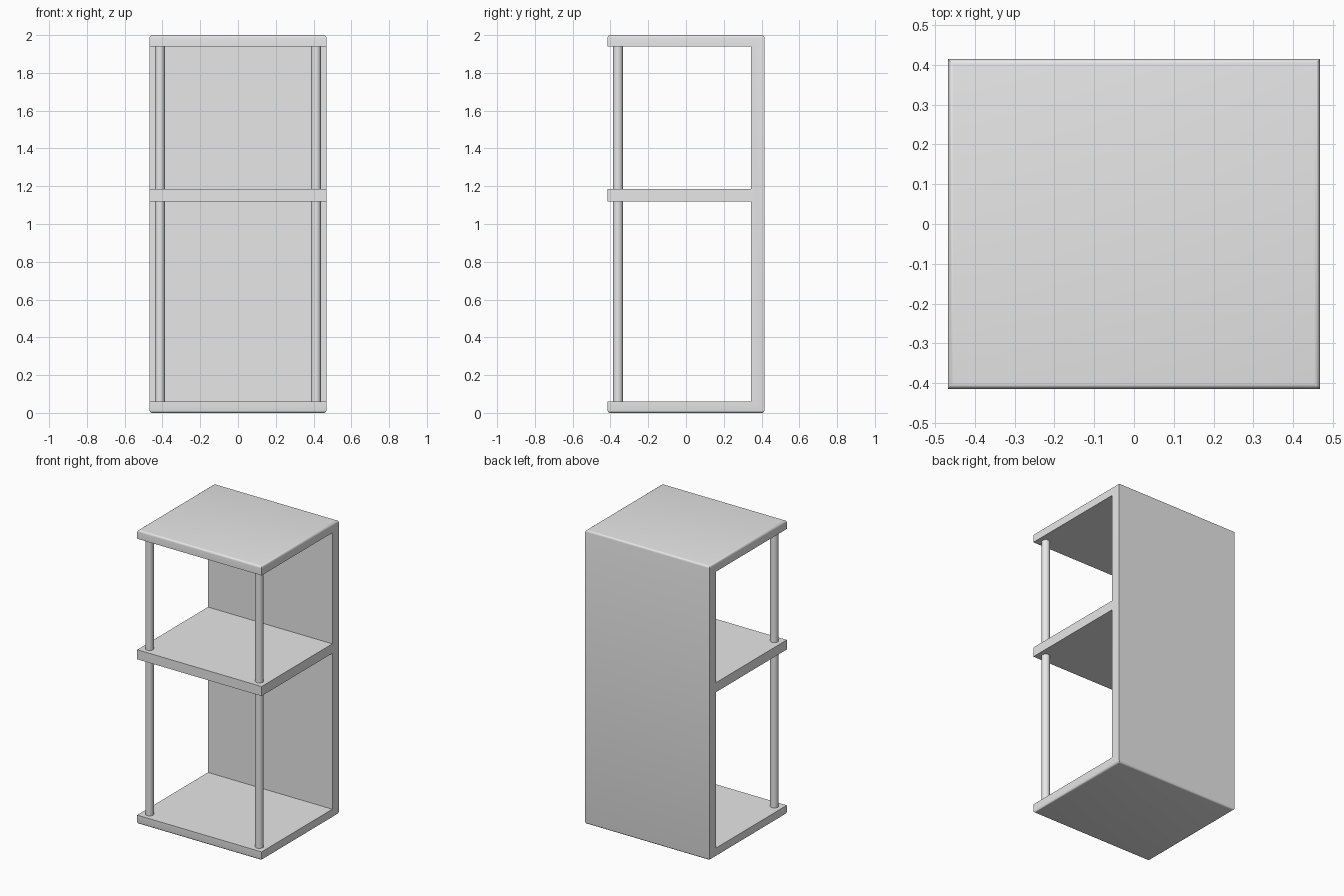
import bpy, bmesh, math

cube = bpy.data.objects.get("Cube")
if cube:
    bpy.data.objects.remove(cube, do_unlink=True)

W, D, H = 0.468, 0.415, 2.0      # half width, half depth, height
BACK = 0.345                     # inner face of the back panel
T = 0.06                         # board thickness
MID_LOW, MID_HIGH = 1.12, 1.185  # middle shelf

grey = bpy.data.materials.new("light_grey")
grey.use_nodes = True
colour = (0.8, 0.8, 0.8, 1)
grey.diffuse_color = colour
grey.node_tree.nodes["Principled BSDF"].inputs["Base Color"].default_value = colour


def add_object(name, bm):
    bmesh.ops.recalc_face_normals(bm, faces=bm.faces)
    mesh = bpy.data.meshes.new(name)
    bm.to_mesh(mesh)
    bm.free()
    mesh.materials.append(grey)
    obj = bpy.data.objects.new(name, mesh)
    bpy.context.collection.objects.link(obj)
    bpy.ops.object.select_all(action="DESELECT")
    obj.select_set(True)
    bpy.context.view_layer.objects.active = obj
    bpy.ops.object.shade_smooth_by_angle(angle=math.radians(35))
    return obj


# Shelf body: E-shaped side profile (back, base, middle shelf, top) swept in x
profile = [(-D, 0), (D, 0), (D, H), (-D, H),
           (-D, H - T), (BACK, H - T), (BACK, MID_HIGH), (-D, MID_HIGH),
           (-D, MID_LOW), (BACK, MID_LOW), (BACK, T), (-D, T)]
bm = bmesh.new()
side = bm.faces.new([bm.verts.new((-W, y, z)) for y, z in profile])
swept = bmesh.ops.extrude_face_region(bm, geom=[side], use_keep_orig=True)
moved = [v for v in swept["geom"] if isinstance(v, bmesh.types.BMVert)]
bmesh.ops.translate(bm, vec=(2 * W, 0, 0), verts=moved)
bmesh.ops.recalc_face_normals(bm, faces=bm.faces)

# Rounded rims around the top and the underside
rims = [e for e in bm.edges
        if all(v.co.z < 0.001 for v in e.verts)
        or all(v.co.z > H - 0.001 for v in e.verts)]
bmesh.ops.bevel(bm, geom=rims, offset=0.014, segments=4, profile=0.5,
                affect="EDGES", clamp_overlap=True)
add_object("shelf_body", bm)

# Front posts between the boards
for side_name, sx in (("left", 1), ("right", -1)):
    for level, low, high in (("lower", T, MID_LOW), ("upper", MID_HIGH, H - T)):
        bm = bmesh.new()
        bmesh.ops.create_cone(bm, cap_ends=True, segments=32, radius1=0.026,
                              radius2=0.026, depth=high - low)
        bmesh.ops.translate(bm, vec=(sx * 0.413, -0.36, (low + high) / 2),
                            verts=bm.verts)
        add_object(f"{level}_{side_name}_post", bm)
